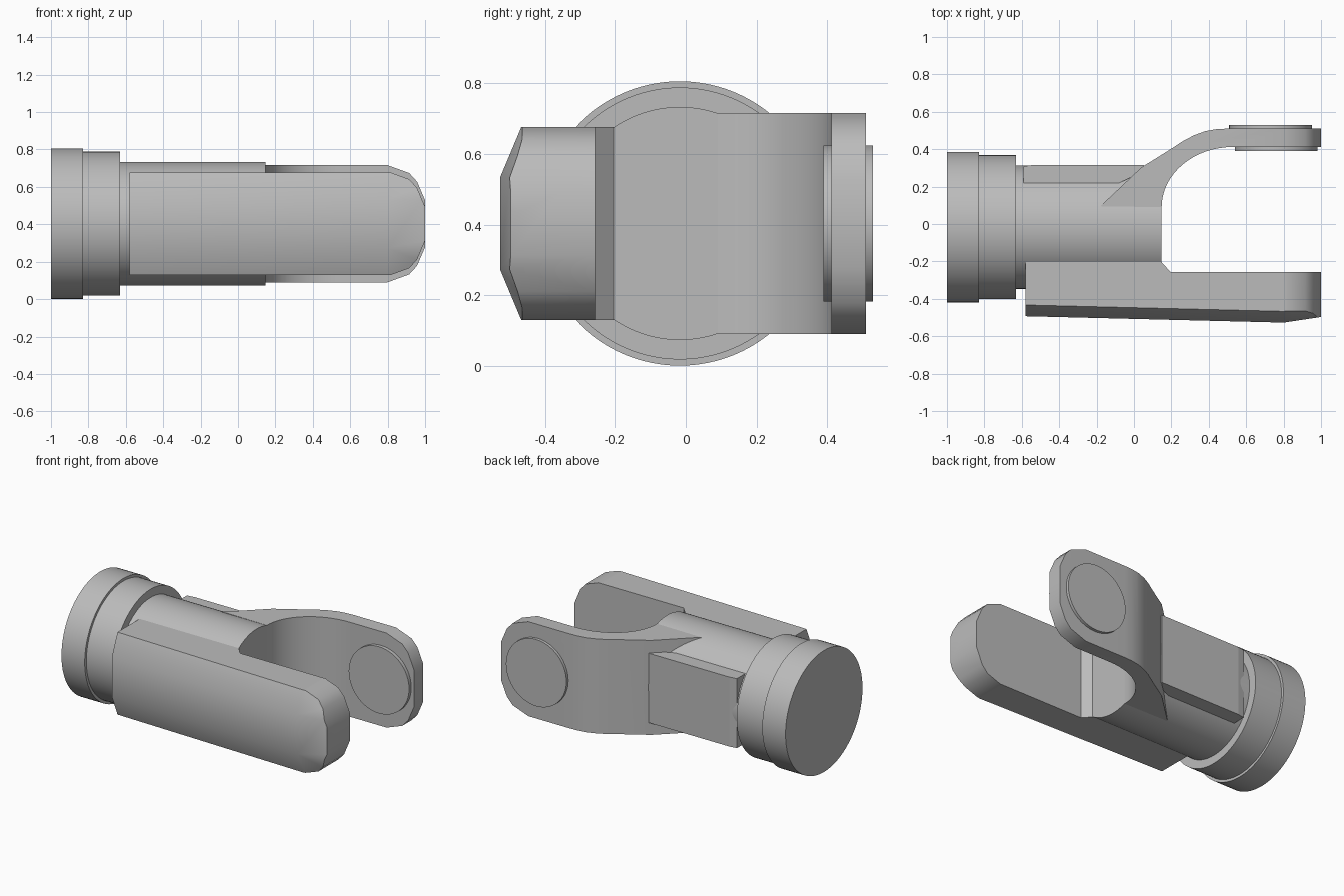
import bpy
import bmesh
import math
from mathutils import Matrix, Vector

default = bpy.data.objects.get("Cube")
if default:
    bpy.data.objects.remove(default)

AXIS_Y, AXIS_Z = -0.017, 0.403

steel = bpy.data.materials.new("grey_metal")
steel.use_nodes = True
colour = (0.5, 0.5, 0.5, 1)
steel.diffuse_color = colour
steel.node_tree.nodes["Principled BSDF"].inputs["Base Color"].default_value = colour


def finish(name, bm):
    bmesh.ops.recalc_face_normals(bm, faces=bm.faces)
    mesh = bpy.data.meshes.new(name)
    bm.to_mesh(mesh)
    bm.free()
    ob = bpy.data.objects.new(name, mesh)
    bpy.context.collection.objects.link(ob)
    mesh.materials.append(steel)
    return ob


def smooth(ob):
    bpy.ops.object.select_all(action="DESELECT")
    ob.select_set(True)
    bpy.context.view_layer.objects.active = ob
    bpy.ops.object.shade_smooth_by_angle(angle=math.radians(30))


def loft(name, rings):
    """Closed skin through rings of equal point count."""
    bm = bmesh.new()
    loops = [[bm.verts.new(p) for p in ring] for ring in rings]
    n = len(loops[0])
    for a, b in zip(loops, loops[1:]):
        for i in range(n):
            j = (i + 1) % n
            bm.faces.new((a[i], a[j], b[j], b[i]))
    bm.faces.new(loops[0])
    bm.faces.new(loops[-1])
    return finish(name, bm)


def lathe(name, profile, steps=96):
    """Turned part on the x axis from (x, radius) points."""
    rings = []
    for x, r in profile:
        turn = [math.tau * i / steps for i in range(steps)]
        rings.append([(x, AXIS_Y + r * math.cos(t), AXIS_Z + r * math.sin(t)) for t in turn])
    return loft(name, rings)


def prism_z(name, outline, half):
    return loft(name, [[(x, y, AXIS_Z + s * half) for x, y in outline] for s in (-1, 1)])


def prism_y(name, outline, y0, y1):
    return loft(name, [[(x, y, AXIS_Z + z) for x, z in outline] for y in (y0, y1)])


def rounded_tip(start, half, tip):
    """Side outline with a faceted tip at the far end."""
    top = [(start, half), (0.8, half), (0.915, half - 0.042),
           (0.957, half - 0.088), (1.0, tip)]
    return top + [(x, -z) for x, z in reversed(top)]


def boolean(ob, cutter, operation):
    mod = ob.modifiers.new(operation.title(), "BOOLEAN")
    mod.operation = operation
    mod.solver = "EXACT"
    mod.object = cutter
    bpy.ops.object.select_all(action="DESELECT")
    ob.select_set(True)
    bpy.context.view_layer.objects.active = ob
    bpy.ops.object.modifier_apply(modifier=mod.name)
    bpy.data.objects.remove(cutter)


# Turned shank: flange, collar, barrel
smooth(lathe("shank_flange", [(-1.0, 0.4025), (-0.83, 0.4025)]))
smooth(lathe("shank_collar", [(-0.84, 0.385), (-0.63, 0.385)]))
smooth(lathe("shank_barrel", [(-0.64, 0.33), (0.148, 0.33)]))

# Front plate: crowned section lofted along x, trimmed to a rounded tip
sections = []
for x, front in ((-0.58, -0.493), (0.8, -0.527), (1.0, -0.497)):
    sections.append([(x, y, AXIS_Z + z) for y, z in (
        (-0.2, 0.273), (front + 0.06, 0.273), (front, 0.13),
        (front, -0.13), (front + 0.06, -0.273), (-0.2, -0.273))])
plate = loft("front_plate", sections)
boolean(plate, prism_y("plate_trim", rounded_tip(-0.7, 0.28, 0.09), -0.7, 0), "INTERSECT")
step = prism_z("plate_step", [(0.14, -0.195), (0.195, -0.256), (1.2, -0.256), (1.2, -0.1), (0.14, -0.1)], 0.5)
boolean(plate, step, "DIFFERENCE")
smooth(plate)

# Rear arm: hooked outline seen from above, trimmed to a rounded tip
inner = []
for i in range(17):
    t = math.pi / 2 * i / 16
    inner.append((0.53 - 0.382 * math.cos(t), 0.09 + 0.322 * math.sin(t)))
outer = [(1.05, 0.412), (1.05, 0.51), (0.5, 0.51), (0.44, 0.507), (0.38, 0.496),
         (0.32, 0.474), (0.26, 0.442), (0.18, 0.39), (0.04, 0.303), (-0.18, 0.095)]
arm = prism_z("rear_arm", inner + outer, 0.313)
boolean(arm, prism_y("arm_trim", rounded_tip(-0.4, 0.313, 0.125), -0.1, 0.8), "INTERSECT")
smooth(arm)

# Flat pad on the back of the barrel
prism_z("rear_pad", [(-0.59, 0.21), (-0.59, 0.308), (-0.54, 0.316), (0.05, 0.316),
                     (0.05, 0.28), (-0.1, 0.21)], 0.23)


# Round bosses on both faces of the arm
def boss(name, x, y0, y1):
    bm = bmesh.new()
    place = Matrix.Translation(Vector((x, (y0 + y1) / 2, AXIS_Z))) @ Matrix.Rotation(math.pi / 2, 4, "X")
    bmesh.ops.create_cone(bm, cap_ends=True, segments=64, radius1=0.221, radius2=0.221,
                          depth=y1 - y0, matrix=place)
    smooth(finish(name, bm))


boss("arm_boss_outer", 0.73, 0.48, 0.529)
boss("arm_boss_inner", 0.76, 0.389, 0.44)
